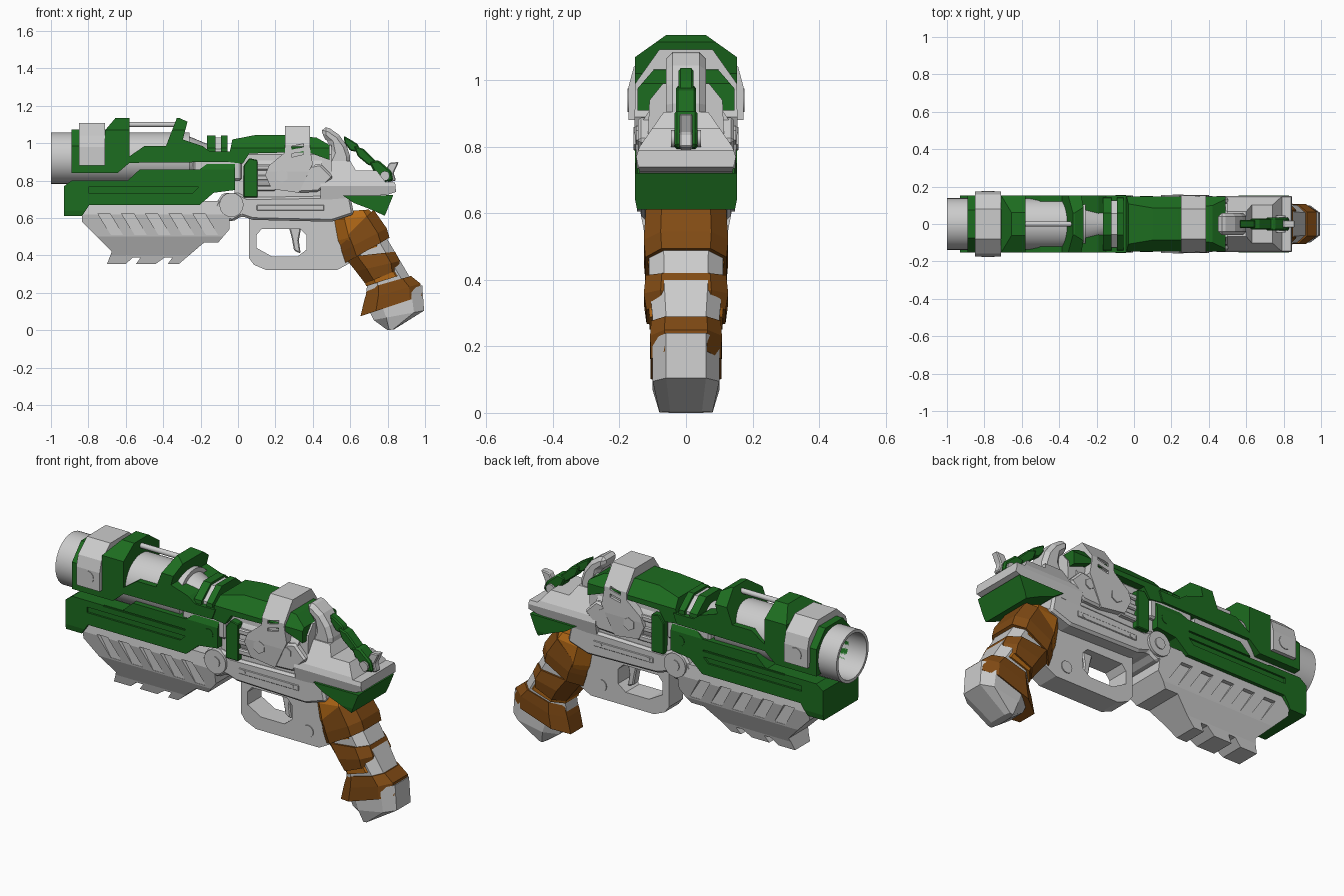
import bpy, bmesh
from math import pi, radians
from mathutils import Matrix, Vector


def material(name, rgb):
    m = bpy.data.materials.new(name)
    m.diffuse_color = (*rgb, 1)
    return m


GREEN = material("green_paint", (0.012, 0.15, 0.014))
BROWN = material("brown_wrap", (0.22, 0.07, 0.007))
ORANGE = material("orange_leather", (0.45, 0.14, 0.008))


def finish(name, bm, mat=None, bevel=0):
    bmesh.ops.recalc_face_normals(bm, faces=bm.faces)
    me = bpy.data.meshes.new(name)
    bm.to_mesh(me)
    bm.free()
    ob = bpy.data.objects.new(name, me)
    bpy.context.collection.objects.link(ob)
    if mat:
        me.materials.append(mat)
    if bevel:
        b = ob.modifiers.new("bevel", 'BEVEL')
        b.width, b.segments, b.limit_method = bevel, 1, 'ANGLE'
    return ob


def loft(name, rings, mat=None, bevel=0):
    bm = bmesh.new()
    rs = [[bm.verts.new(p) for p in r] for r in rings]
    n = len(rs[0])
    for a, b in zip(rs, rs[1:]):
        for i in range(n):
            bm.faces.new((a[i], a[(i + 1) % n], b[(i + 1) % n], b[i]))
    bm.faces.new(rs[0])
    bm.faces.new(rs[-1])
    return finish(name, bm, mat, bevel)


def prism(name, xz, y0, y1, mat=None, bevel=0):
    return loft(name, [[(x, y, z) for x, z in xz] for y in (y0, y1)], mat, bevel)


def plate(name, xz, half, mat=None, bevel=0):
    return prism(name, xz, -half, half, mat, bevel)


def section(name, half, x0, x1, mat=None, bevel=0):
    yz = half + [(-y, z) for y, z in reversed(half)]
    return loft(name, [[(x, y, z) for y, z in yz] for x in (x0, x1)], mat, bevel)


def cyl(name, axis, c, length, r, r2=None, segs=32, mat=None):
    bm = bmesh.new()
    rot = Matrix.Rotation(pi / 2, 4, 'Y' if axis == 'x' else 'X')
    bmesh.ops.create_cone(bm, cap_ends=True, segments=segs, radius1=r, radius2=r if r2 is None else r2,
                          depth=length, matrix=Matrix.Translation(c) @ rot)
    ob = finish(name, bm, mat)
    if segs > 8:
        smooth(ob)
    return ob


def smooth(ob):
    ob.data.polygons.foreach_set("use_smooth", [True] * len(ob.data.polygons))
    ob.data.set_sharp_from_angle(angle=radians(35))


def carve(ob, cutter, op='DIFFERENCE'):
    m = ob.modifiers.new("cut", 'BOOLEAN')
    m.operation, m.solver, m.object = op, 'EXACT', cutter
    me = bpy.data.meshes.new_from_object(ob.evaluated_get(bpy.context.evaluated_depsgraph_get()))
    ob.modifiers.clear()
    ob.data = me
    bpy.data.objects.remove(cutter)


def shaped(name, xz, half, mat=None):
    """Side profile trimmed to a cross-section."""
    ob = plate(name, xz, 0.3, mat)
    carve(ob, section("trim", half, -1.2, 1.2), 'INTERSECT')
    return ob


def side_slots(ob, xz, depth_y):
    for s in (-1, 1):
        carve(ob, prism("slot", xz, s * depth_y, s * 0.3))


def rect(x0, x1, z0, z1):
    return [(x0, z0), (x1, z0), (x1, z1), (x0, z1)]


def bore():
    return cyl("bore", 'x', (-0.7, 0, 0.92), 0.7, 0.122)


# barrel
barrel = cyl("barrel", 'x', (-0.63, 0, 0.92), 0.74, 0.138)
carve(barrel, bore())
smooth(barrel)
cyl("barrel_taper", 'x', (-0.21, 0, 0.92), 0.12, 0.12, 0.07)
plate("barrel_base", rect(-0.24, 0.02, 0.8, 0.95), 0.14, None, 0.01)

# green shroud with two raised collars
front = section("shroud_front", [(.075, 1.072), (.152, .985), (.153, .84)], -.89, -.70, GREEN)
shroud = shaped("barrel_shroud", [
    (-.71, 1.07), (-.655, 1.135), (-.58, 1.135), (-.58, .93), (-.50, .985), (-.385, .985),
    (-.325, 1.14), (-.27, 1.115), (-.295, 1.02), (-.19, .985), (-.15, .955), (-.03, .955), (-.05, .90),
    (-.58, .895), (-.645, .84), (-.71, .84)],
    [(.06, 1.136), (.153, 1.07), (.153, .8)], GREEN)
carve(front, bore())
carve(shroud, bore())
cyl("top_rod", 'x', (-0.46, 0, 1.1), 0.26, 0.014, segs=12)
section("rear_barrel_ring", [(.06, 1.042), (.14, .975), (.145, .9)], -.165, -.12, GREEN)
section("rear_barrel_ring_core", [(.055, 1.03), (.125, .97), (.13, .9)], -.13, -.08)
section("rear_barrel_ring_back", [(.06, 1.042), (.14, .975), (.145, .9)], -.09, -.055, GREEN)

# muzzle clamp
clamp = section("muzzle_clamp", [(.08, 1.108), (.157, 1.04), (.173, .98), (.173, .88)], -.85, -.71)
carve(clamp, bore())
cyl("muzzle_clamp_bolt", 'y', (-.78, 0, .94), .352, .035, segs=12)

# green lower body
body = shaped("lower_body", [
    (-.93, .77), (-.89, .80), (-.59, .80), (-.525, .86), (-.205, .86), (-.165, .89), (-.015, .89), (-.015, .75),
    (-.13, .735), (-.205, .67), (-.795, .67), (-.835, .61), (-.93, .61)],
    [(.135, .9), (.153, .86), (.153, .64), (.145, .6)], GREEN)
side_slots(body, [(-.80, .735), (-.24, .735), (-.21, .765), (-.80, .765)], .143)
side_slots(body, rect(-.70, -.21, .795, .803), .146)
cyl("lower_body_bolt", 'y', (-.07, 0, .815), .311, .028, segs=12, mat=GREEN)

# slanted fore grip with vents and bottom teeth
fore = shaped("fore_grip", [
    (-.835, .69), (-.835, .58), (-.675, .42), (-.70, .355), (-.60, .355), (-.56, .39), (-.52, .39), (-.545, .355),
    (-.44, .355), (-.39, .39), (-.35, .39), (-.375, .355), (-.315, .355), (-.18, .47), (-.105, .47),
    (-.045, .54), (-.045, .69)],
    [(.13, .70), (.14, .62), (.118, .5), (.075, .4), (.05, .3)])
for i in range(5):
    x = -.75 + .127 * i
    side_slots(fore, [(x, .625), (x + .065, .625), (x + .135, .51), (x + .07, .51)], .118)

# frame, trigger guard and trigger
plate("frame", [(-.13, .66), (-.08, .735), (.0, .735), (.05, .71), (.6, .72), (.62, .62), (.5, .58), (.08, .59),
                (.02, .61), (-.03, .58), (-.11, .61)], .135, None, .012)
plate("frame_rail", rect(.10, .46, .64, .67), .139, None, .003)
cyl("hinge_disc", 'y', (-.035, 0, .67), .296, .065, segs=16)
for i, (x, z, h, r) in enumerate([(-.035, .67, .153, .03), (.13, .655, .142, .012), (.42, .655, .142, .012)]):
    cyl(f"frame_bolt_{i}", 'y', (x, 0, z), 2 * h, r, segs=12)
guard = plate("trigger_guard", [(.06, .62), (.06, .385), (.085, .35), (.15, .322), (.53, .322), (.60, .36),
                                (.60, .62)], .06)
carve(guard, plate("hole", [(.10, .51), (.125, .54), (.335, .54), (.365, .51), (.365, .43), (.32, .395),
                            (.18, .395), (.10, .44)], .2))
plate("trigger", [(.27, .56), (.34, .56), (.325, .48), (.335, .41), (.30, .425), (.288, .49)], .025, None, .006)
cyl("guard_bolt", 'y', (.465, 0, .395), .13, .032, segs=12)

# receiver and drum
section("receiver", [(.07, .99), (.11, .94), (.12, .70)], -.02, .50)
cyl("drum", 'x', (.25, 0, .83), .40, .138, segs=16)
for z in (.745, .80, .855):
    plate("receiver_rib", rect(.09, .20, z, z + .03), .143, None, .006)
plate("receiver_band", [(.03, .71), (.105, .71), (.105, .91), (.06, .92), (.03, .88)], .15, GREEN, .004)

# green top cover
shaped("top_cover", [
    (-.055, .90), (-.03, 1.02), (.10, 1.045), (.235, 1.045), (.42, 1.03), (.49, .99), (.49, .91), (.38, .95),
    (.25, .95), (.06, .945), (.025, .89)],
    [(.085, 1.046), (.146, .975), (.146, .85)], GREEN)

# receiver clamp with side plates
strap = shaped("receiver_clamp", [
    (.25, 1.095), (.385, 1.095), (.385, .97), (.40, .89), (.325, .735), (.18, .755), (.145, .83), (.165, .88),
    (.25, .95)],
    [(.08, 1.093), (.153, .99), (.155, .85), (.145, .70)])
for z in (.925, .965):
    side_slots(strap, [(.285, z), (.35, z + .015), (.35, z + .033), (.285, z + .018)], .14)
cyl("clamp_bolt", 'y', (.235, 0, .825), .315, .035, segs=6)
plate("clamp_rear_plate", [(.33, .87), (.44, .89), (.51, .82), (.43, .74), (.32, .735)], .145, None, .01)
cyl("clamp_rear_bolt", 'y', (.395, 0, .835), .30, .028, segs=6)

# rear block and tail
shaped("rear_block", [
    (.44, .905), (.60, .905), (.63, .855), (.74, .855), (.79, .79), (.84, .79), (.845, .74), (.80, .725),
    (.5, .70), (.44, .70)],
    [(.06, .915), (.14, .80), (.15, .77), (.135, .70)])
shaped("tail_underplate", [(.56, .72), (.83, .722), (.785, .612), (.70, .65), (.62, .68)],
       [(.153, .74), (.153, .64), (.145, .60)], GREEN)

# hammer housing, hammer and spur
plate("hammer_housing", [(.45, 1.09), (.49, 1.08), (.54, 1.045), (.58, .99), (.60, .93), (.60, .88), (.47, .88),
                         (.50, .95), (.49, 1.0), (.45, 1.035)], .06, None, .02)
plate("hammer_neck", [(.565, 1.04), (.60, 1.02), (.64, .995), (.66, .95), (.60, .96), (.57, 1.0)], .022, GREEN, .006)
plate("hammer_link", [(.62, .985), (.67, .97), (.75, .89), (.70, .88), (.64, .93)], .03, GREEN, .006)
plate("hammer_head", [(.70, .90), (.75, .91), (.82, .85), (.83, .80), (.77, .79), (.73, .84)], .035, GREEN, .008)
cyl("hammer_pin", 'y', (.785, 0, .825), .09, .026, segs=12)
plate("hammer_spur", [(.79, .86), (.81, .895), (.86, .90), (.832, .84), (.845, .80), (.80, .79)], .02, None, .005)


# grip: octagonal sections between a front and a back point
def grip(name, sections, mat=None):
    rings = []
    for fx, fz, bx, bz, w in sections:
        f, b = Vector((fx, 0, fz)), Vector((bx, 0, bz))
        half = [(0, .5), (.25, 1), (.8, 1), (1, .6)]
        oct8 = half + [(t, -y) for t, y in reversed(half)]
        rings.append([f.lerp(b, t) + Vector((0, y * w, 0)) for t, y in oct8])
    return loft(name, rings, mat)


grip("grip_core", [(.54, .60, .70, .64, .10), (.56, .46, .79, .50, .112), (.63, .34, .85, .40, .11),
                   (.69, .24, .915, .29, .10), (.675, .12, .97, .2, .095)])
grip("grip_top", [(.55, .635, .70, .645, .10), (.515, .59, .73, .615, .118), (.535, .48, .77, .54, .122),
                  (.575, .39, .785, .46, .113)], ORANGE)
grip("wrap_upper", [(.545, .47, .725, .645, .121), (.555, .42, .795, .545, .127), (.575, .36, .81, .495, .122)],
     BROWN)
grip("wrap_middle", [(.57, .39, .84, .42, .121), (.63, .315, .865, .37, .127), (.68, .25, .86, .325, .119)], BROWN)
grip("wrap_middle_edge", [(.66, .31, .86, .335, .112), (.685, .235, .885, .30, .110)], ORANGE)
grip("wrap_lower", [(.695, .225, .925, .29, .105), (.675, .16, .975, .25, .108), (.655, .075, .985, .185, .106)],
     BROWN)
grip("butt_cap", [(.68, .15, .985, .24, .10), (.725, .055, .995, .105, .10), (.80, .0, .835, .005, .08)])
